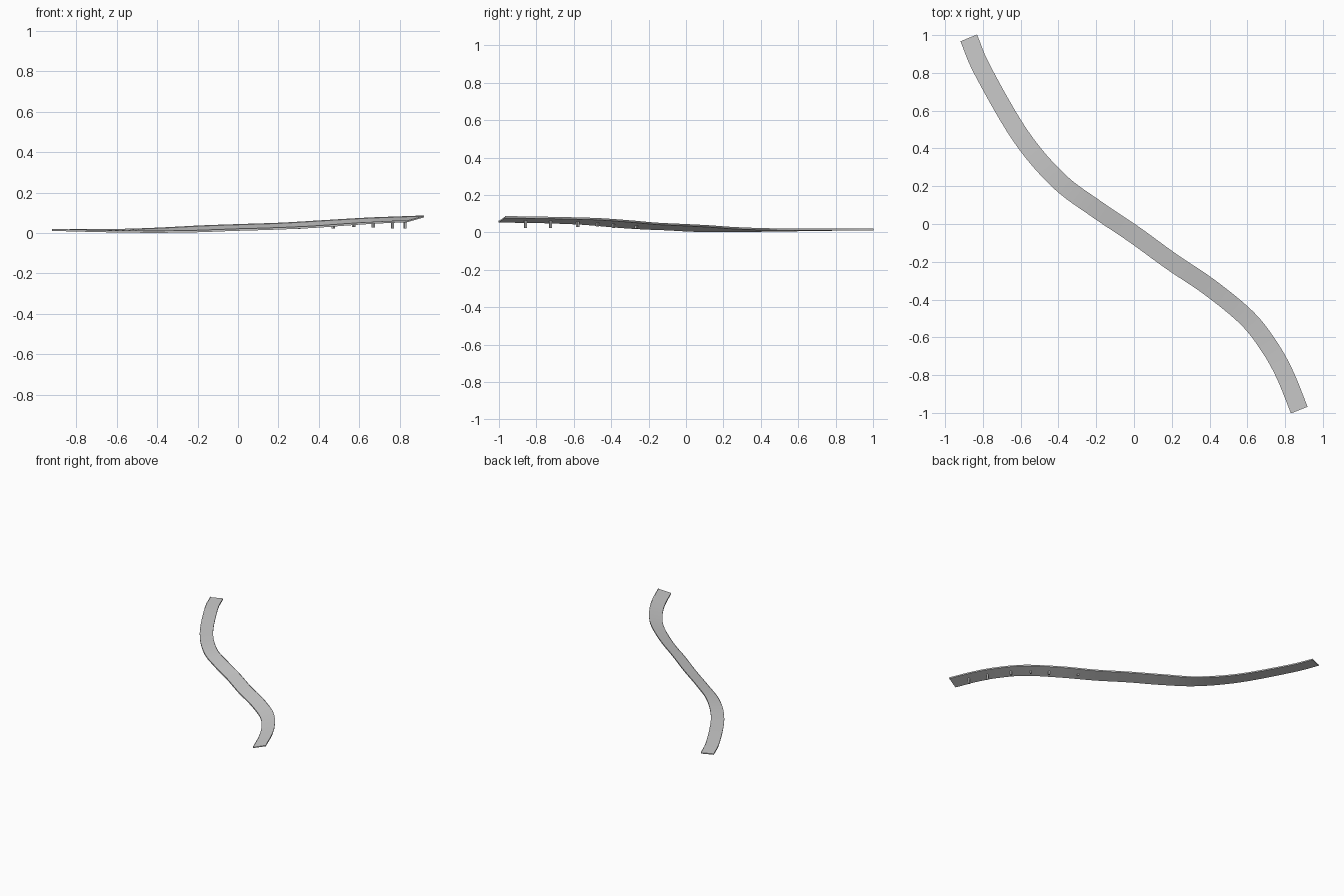
import bpy, bmesh
from mathutils import Vector

if "Cube" in bpy.data.objects:
    bpy.data.objects.remove(bpy.data.objects["Cube"])

# Centre line of the banked road: x, y, left-edge z, right-edge z
PATH = [(-.875, .985, .02, .02), (-.80, .81, .0185, .0205), (-.60, .465, .0135, .021),
        (-.40, .23, .011, .028), (-.20, .08, .013, .038), (0, -.055, .02, .045),
        (.20, -.20, .026, .052), (.40, -.335, .035, .064), (.60, -.50, .049, .076),
        (.72, -.655, .056, .081), (.80, -.80, .06, .084), (.875, -.985, .062, .087)]
HALF, THICK, LIP = .0475, .01, .003
STEPS = 6


def sample(pts):
    """Catmull-Rom samples through the path points."""
    p = [Vector(q) for q in pts]
    p = [2 * p[0] - p[1]] + p + [2 * p[-1] - p[-2]]
    out = []
    for i in range(1, len(p) - 2):
        a, b, c, d = p[i - 1:i + 3]
        for k in range(STEPS):
            t = k / STEPS
            out.append(.5 * (2 * b + (c - a) * t + (2 * a - 5 * b + 4 * c - d) * t * t
                             + (3 * b - a - 3 * c + d) * t ** 3))
    return out + [p[-2]]


def frame(line, i):
    """Right-pointing... centre and side vectors at sample i, both on the top surface."""
    a, b = line[max(i - 1, 0)], line[min(i + 1, len(line) - 1)]
    t = Vector((b.x - a.x, b.y - a.y, 0)).normalized()
    c = line[i]
    side = Vector((-t.y, t.x, 0)) * HALF
    side.z = (c[3] - c[2]) / 2
    return Vector((c.x, c.y, (c[2] + c[3]) / 2)), side


def sweep(name, line, profile):
    """Sweep a closed (side fraction, height) profile along the road."""
    bm = bmesh.new()
    rings = []
    for i in range(len(line)):
        c, s = frame(line, i)
        rings.append([bm.verts.new(c + s * u + Vector((0, 0, h))) for u, h in profile])
    n = len(profile)
    for r, q in zip(rings, rings[1:]):
        for k in range(n):
            bm.faces.new((r[k], r[(k + 1) % n], q[(k + 1) % n], q[k]))
    bm.faces.new(rings[0])
    bm.faces.new(rings[-1][::-1])
    bmesh.ops.recalc_face_normals(bm, faces=bm.faces)
    me = bpy.data.meshes.new(name)
    bm.to_mesh(me)
    bm.free()
    ob = bpy.data.objects.new(name, me)
    bpy.context.collection.objects.link(ob)
    return ob


# Road deck with a low kerb along each edge
line = sample(PATH)
sweep("road_deck", line, [(-1, -THICK), (1, -THICK), (1, 0), (.96, 0), (.96, -LIP),
                          (-.96, -LIP), (-.96, 0), (-1, 0)])

# Short support posts under the raised half
for n, (y, foot) in enumerate([(-.87, .022), (-.725, .022), (-.59, .028),
                               (-.47, .03), (-.375, .022), (-.275, .02)]):
    i = min(range(len(line)), key=lambda k: abs(line[k].y - y))
    c, s = frame(line, i)
    top = c.z - THICK + .002
    bpy.ops.mesh.primitive_cube_add(size=1, location=(c.x, c.y, (top + foot) / 2))
    post = bpy.context.object
    post.name = f"support_post_{n + 1}"
    post.scale = (.012, .012, top - foot)
    post.rotation_euler.z = s.to_2d().angle_signed(Vector((1, 0)))
